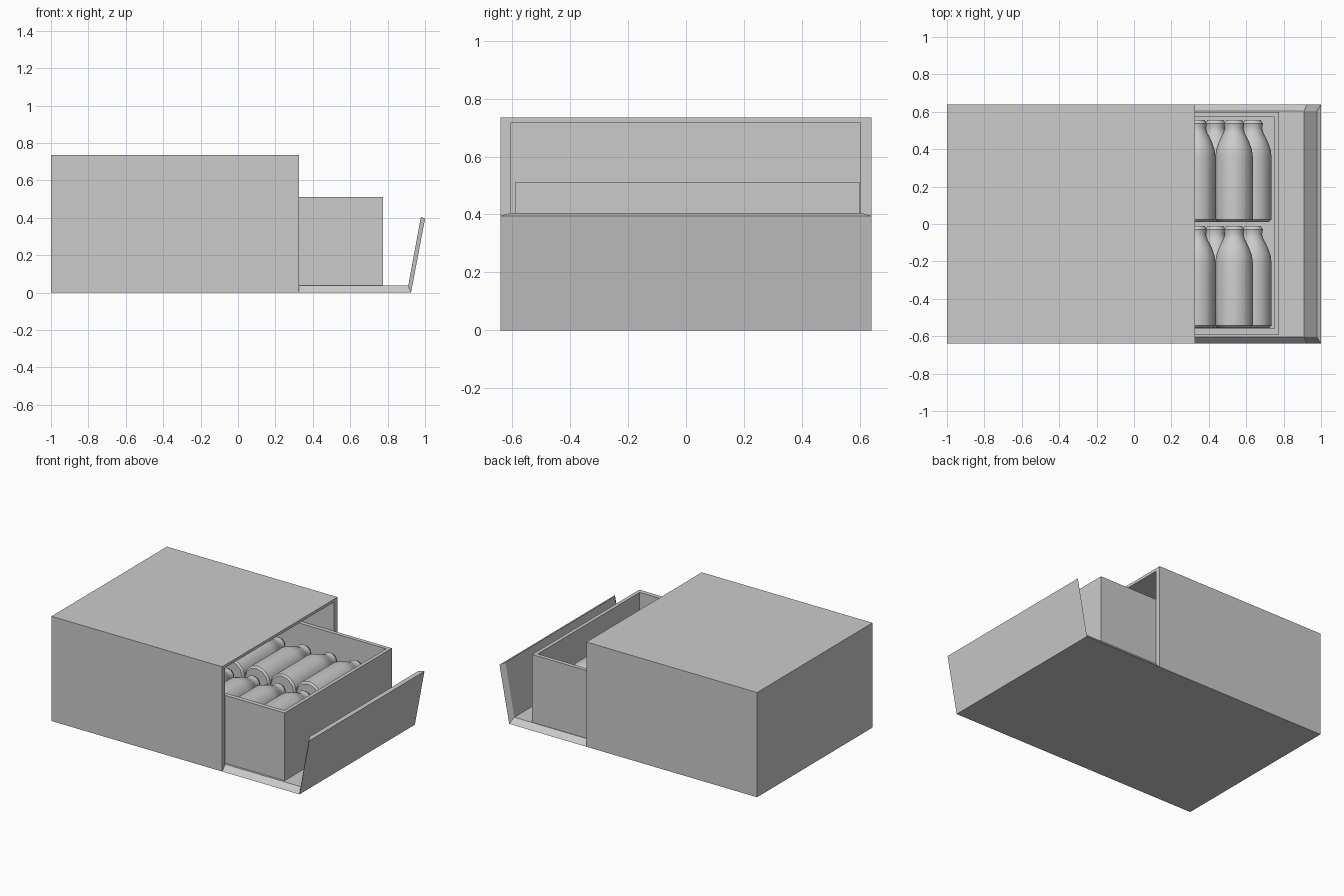
import bpy, bmesh, math
from mathutils import Vector

cube = bpy.data.objects.get("Cube")
if cube:
    bpy.data.objects.remove(cube, do_unlink=True)

# One plain grey for every part
GREY = (0.6, 0.6, 0.6, 1.0)
mat = bpy.data.materials.new("plain grey")
mat.use_nodes = True
mat.diffuse_color = GREY
mat.node_tree.nodes["Principled BSDF"].inputs["Base Color"].default_value = GREY


def finish(name, bm):
    bmesh.ops.recalc_face_normals(bm, faces=bm.faces)
    mesh = bpy.data.meshes.new(name)
    bm.to_mesh(mesh)
    bm.free()
    mesh.materials.append(mat)
    return add_object(name, mesh)


def add_object(name, mesh, location=(0, 0, 0)):
    obj = bpy.data.objects.new(name, mesh)
    obj.location = location
    bpy.context.collection.objects.link(obj)
    return obj


def hollow_box(name, outer, inner, axis):
    """Box with a cavity that opens on the positive side of the axis.
    outer and inner are (low corner, high corner)."""
    bm = bmesh.new()
    bmesh.ops.create_cube(bm, size=2)
    for v in bm.verts:
        v.co = [outer[1][i] if v.co[i] > 0 else outer[0][i] for i in range(3)]
    bm.normal_update()
    mouth = max(bm.faces, key=lambda f: f.normal[axis])
    centre = mouth.calc_center_median()
    bmesh.ops.inset_individual(bm, faces=[mouth], thickness=0.01)
    # Move the rim to the cavity outline, then sink the cavity floor
    for v in mouth.verts:
        for i in range(3):
            if i != axis:
                v.co[i] = inner[1][i] if v.co[i] > centre[i] else inner[0][i]
    floor = bmesh.ops.extrude_discrete_faces(bm, faces=[mouth])["faces"][0]
    for v in floor.verts:
        v.co[axis] = inner[0][axis]
    return finish(name, bm)


# Outer carton, open towards +x
hollow_box("carton_sleeve",
           ((-1.0, -0.64, 0.0), (0.325, 0.64, 0.735)),
           ((-0.975, -0.607, 0.037), (0.325, 0.602, 0.715)), 0)

# Sliding tray, open on top
hollow_box("tray",
           ((-0.5, -0.59, 0.037), (0.775, 0.60, 0.512)),
           ((-0.47, -0.558, 0.06), (0.75, 0.572, 0.512)), 2)

# Folded front flap: floor strip plus leaning panel, with mitred ends
outer_path = [(0.325, 0.0), (0.925, 0.0), (1.0, 0.395)]
inner_path = [(0.325, 0.037), (0.91, 0.037), (0.978, 0.405)]
bm = bmesh.new()
rows = []
for path, half in ((outer_path, 0.64), (inner_path, 0.605)):
    for side in (-1, 1):
        rows.append([bm.verts.new((x, side * half, z)) for x, z in path])
o_near, o_far, i_near, i_far = rows
ring = [o_near, o_far, i_far, i_near]
for a, b in zip(ring, ring[1:] + ring[:1]):
    for k in range(2):
        bm.faces.new((a[k], a[k + 1], b[k + 1], b[k]))
for k in (0, 2):
    bm.faces.new([r[k] for r in ring])
finish("front_flap", bm)

# Bottle lying along y: profile as (distance along y, radius)
PROFILE = [(0.0, 0.088), (0.012, 0.1), (0.35, 0.1), (0.385, 0.096), (0.43, 0.08),
           (0.475, 0.057), (0.50, 0.05), (0.525, 0.055), (0.545, 0.042)]
SIDES = 12
bm = bmesh.new()
rings = []
for y, r in PROFILE:
    rings.append([bm.verts.new((r * math.cos(2 * math.pi * i / SIDES), y,
                                r * math.sin(2 * math.pi * i / SIDES)))
                  for i in range(SIDES)])
for a, b in zip(rings, rings[1:]):
    for i in range(SIDES):
        j = (i + 1) % SIDES
        bm.faces.new((a[i], a[j], b[j], b[i]))
bm.faces.new(rings[0])
bm.faces.new(rings[-1])
bottle = finish("bottle", bm)
bpy.context.view_layer.objects.active = bottle
bottle.select_set(True)
bpy.ops.object.shade_smooth_by_angle(angle=math.radians(35))

# Two rows of bottles, each with a lower layer and a staggered upper layer
spots = []
for y in (-0.555, 0.012):
    for x0, z in ((0.635, 0.162), (0.535, 0.335)):
        spots += [Vector((x0 - 0.2 * n, y, z)) for n in range(6 if z < 0.2 else 5)]
bottle.location = spots[0]
for spot in spots[1:]:
    add_object("bottle", bottle.data, spot)
